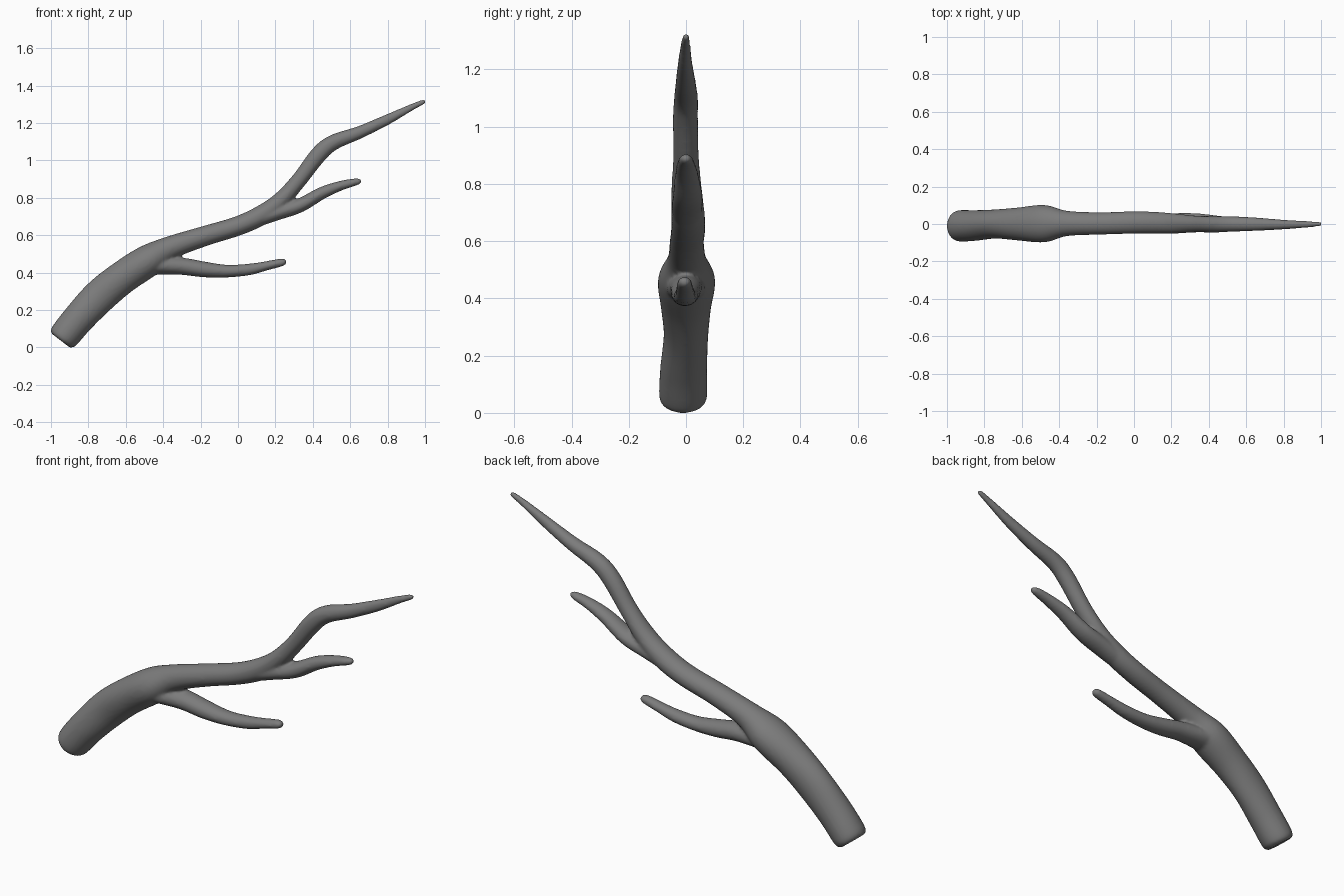
import bpy, bmesh, math
from mathutils import Vector

SIDES, STEPS = 28, 6


def catmull(a, b, c, d, t):
    return 0.5 * (2 * b + (c - a) * t + (2 * a - 5 * b + 4 * c - d) * t * t
                  + (3 * b - a - 3 * c + d) * t ** 3)


def limb(bm, pts):
    """Closed oval tube along points of (x, z, radius in xz, half-width y, y offset)."""
    p = [Vector(q) for q in pts]
    p = [2 * p[0] - p[1]] + p + [2 * p[-1] - p[-2]]
    path = [catmull(*p[i:i + 4], s / STEPS) for i in range(len(p) - 3) for s in range(STEPS)]
    path.append(p[-2])
    rings = []
    for i, q in enumerate(path):
        d = path[min(i + 1, len(path) - 1)] - path[max(i - 1, 0)]
        t = Vector((d[0], 0, d[1])).normalized()
        n = Vector((-t.z, 0, t.x))
        c = Vector((q[0], q[4], q[1]))
        rings.append([bm.verts.new(c + n * q[2] * math.cos(a) + Vector((0, q[3] * math.sin(a), 0)))
                      for a in (2 * math.pi * k / SIDES for k in range(SIDES))])
    for r, s in zip(rings, rings[1:]):
        for k in range(SIDES):
            j = (k + 1) % SIDES
            bm.faces.new((r[k], r[j], s[j], s[k]))
    bm.faces.new(rings[0][::-1])
    bm.faces.new(rings[-1])


bm = bmesh.new()

# Main stem running up to the long bent tip
limb(bm, [
    (-0.948, 0.037, 0.064, 0.070, -0.010),
    (-0.930, 0.060, 0.081, 0.084, -0.010),
    (-0.850, 0.157, 0.086, 0.082, -0.008),
    (-0.740, 0.273, 0.092, 0.078, 0.000),
    (-0.620, 0.372, 0.089, 0.088, 0.000),
    (-0.480, 0.464, 0.086, 0.100, 0.002),
    (-0.360, 0.533, 0.063, 0.068, 0.003),
    (-0.180, 0.595, 0.054, 0.060, 0.003),
    (0.000, 0.650, 0.052, 0.060, 0.008),
    (0.130, 0.710, 0.053, 0.058, 0.006),
    (0.230, 0.787, 0.046, 0.053, 0.002),
    (0.328, 0.897, 0.042, 0.045, 0.000),
    (0.430, 1.030, 0.045, 0.044, -0.002),
    (0.510, 1.096, 0.042, 0.042, 0.000),
    (0.650, 1.150, 0.034, 0.036, -0.001),
    (0.800, 1.219, 0.028, 0.026, -0.003),
    (0.920, 1.280, 0.019, 0.018, -0.002),
    (0.988, 1.312, 0.014, 0.013, 0.000),
    (1.003, 1.319, 0.007, 0.007, 0.000)])

# Short upper twig
limb(bm, [
    (0.060, 0.668, 0.038, 0.048, 0.004),
    (0.200, 0.718, 0.041, 0.054, 0.004),
    (0.330, 0.759, 0.038, 0.052, 0.006),
    (0.450, 0.826, 0.033, 0.042, 0.003),
    (0.550, 0.865, 0.026, 0.033, 0.000),
    (0.635, 0.886, 0.019, 0.023, 0.000),
    (0.660, 0.889, 0.009, 0.010, 0.000)])

# Lower twig
limb(bm, [
    (-0.540, 0.430, 0.050, 0.080, 0.000),
    (-0.420, 0.437, 0.047, 0.070, 0.000),
    (-0.300, 0.434, 0.046, 0.056, 0.000),
    (-0.180, 0.417, 0.042, 0.050, -0.003),
    (-0.060, 0.408, 0.034, 0.042, -0.004),
    (0.060, 0.417, 0.031, 0.035, -0.003),
    (0.150, 0.436, 0.025, 0.030, -0.004),
    (0.235, 0.455, 0.021, 0.025, -0.005),
    (0.259, 0.459, 0.010, 0.012, -0.005)])

mesh = bpy.data.meshes.new("branch")
bmesh.ops.recalc_face_normals(bm, faces=bm.faces)
bm.to_mesh(mesh)
bm.free()
branch = bpy.data.objects.new("branch", mesh)
bpy.context.collection.objects.link(branch)

# Dark grey bark
bark = bpy.data.materials.new("dark_bark")
bark.diffuse_color = (0.2, 0.2, 0.2, 1)
mesh.materials.append(bark)

# Fuse the limbs into one skin and soften the forks
remesh = branch.modifiers.new("fuse", 'REMESH')
remesh.mode = 'VOXEL'
remesh.voxel_size = 0.008
remesh.use_smooth_shade = True
soften = branch.modifiers.new("soften", 'SMOOTH')
soften.factor = 0.5
soften.iterations = 8
